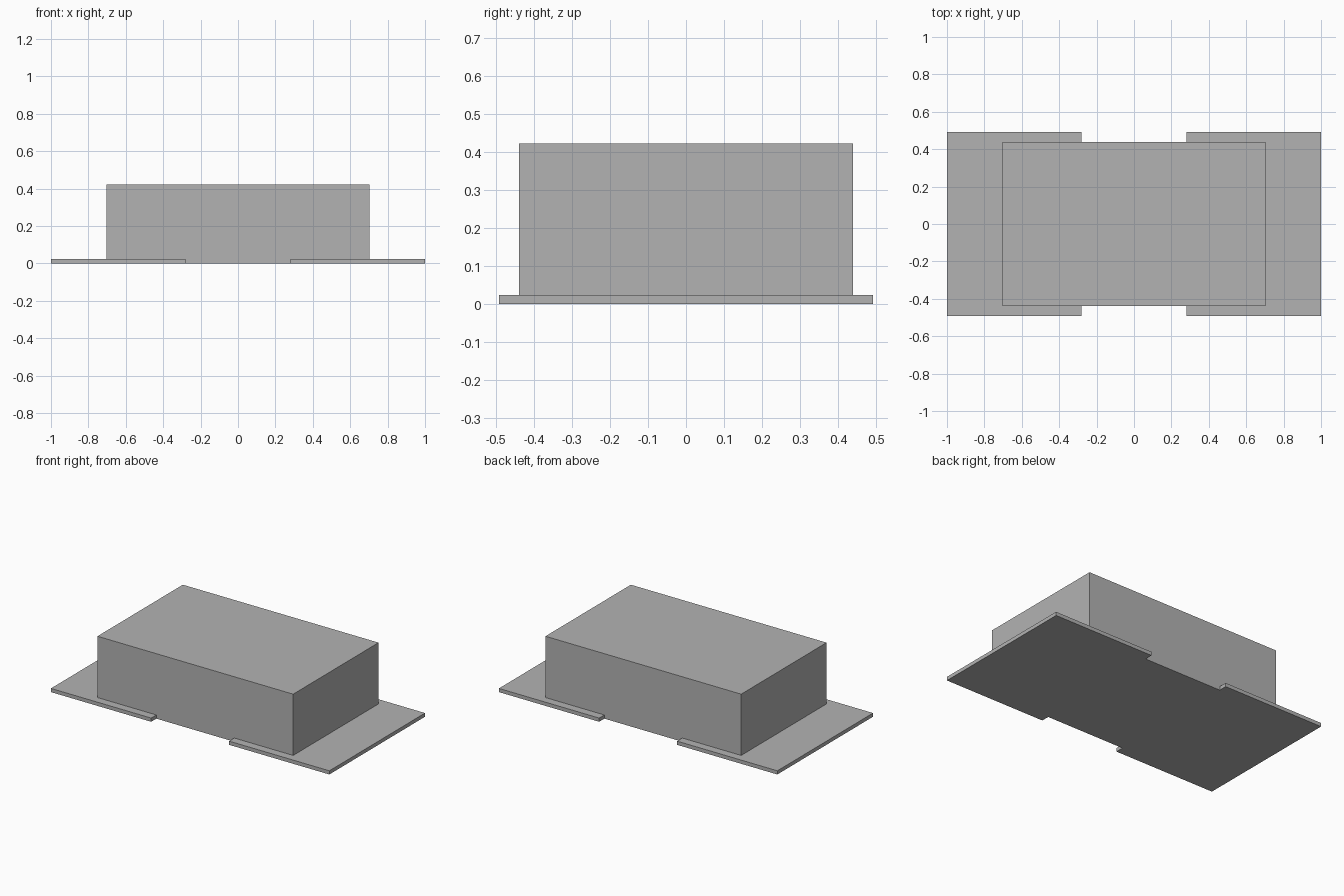
import bpy
import bmesh

cube = bpy.data.objects.get("Cube")
if cube:
    bpy.data.objects.remove(cube, do_unlink=True)

BODY_X, BODY_Y, BODY_H = 0.703, 0.438, 0.422
PAD_IN, PAD_OUT, PAD_Y, PAD_H = 0.28, 1.0, 0.491, 0.024

grey = bpy.data.materials.new("plain grey")
grey.use_nodes = True
colour = (0.45, 0.45, 0.45, 1)
grey.diffuse_color = colour
grey.node_tree.nodes["Principled BSDF"].inputs["Base Color"].default_value = colour


def extrude_outline(name, outline, height):
    """Raise a flat outline from the ground into a solid."""
    bm = bmesh.new()
    base = bm.faces.new([bm.verts.new((x, y, 0)) for x, y in outline])
    raised = bmesh.ops.extrude_face_region(bm, geom=[base], use_keep_orig=True)
    top = [v for v in raised["geom"] if isinstance(v, bmesh.types.BMVert)]
    bmesh.ops.translate(bm, verts=top, vec=(0, 0, height))
    bmesh.ops.recalc_face_normals(bm, faces=bm.faces)
    mesh = bpy.data.meshes.new(name)
    bm.to_mesh(mesh)
    bm.free()
    mesh.materials.append(grey)
    obj = bpy.data.objects.new(name, mesh)
    bpy.context.collection.objects.link(obj)
    return obj


# Rectangular main body
extrude_outline("body", [(-BODY_X, -BODY_Y), (BODY_X, -BODY_Y),
                         (BODY_X, BODY_Y), (-BODY_X, BODY_Y)], BODY_H)

# Thin end pads, each wrapping around three sides of the body
half = [(PAD_OUT, PAD_Y), (PAD_IN, PAD_Y), (PAD_IN, BODY_Y), (BODY_X, BODY_Y)]
pad = half + [(x, -y) for x, y in reversed(half)]
for name, side in (("left_pad", 1), ("right_pad", -1)):
    extrude_outline(name, [(side * x, y) for x, y in pad], PAD_H)
